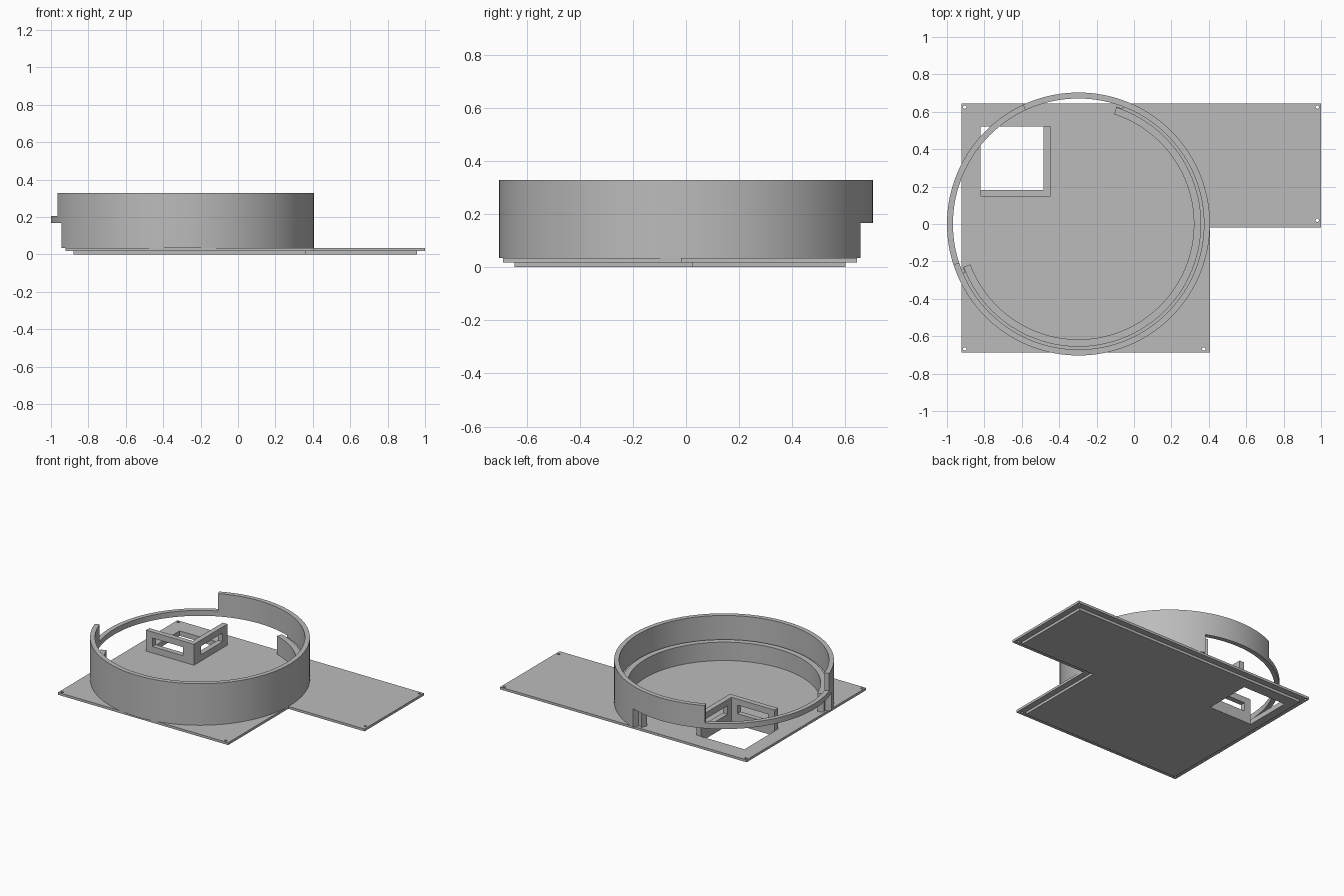
import bpy, bmesh, math

if "Cube" in bpy.data.objects:
    bpy.data.objects.remove(bpy.data.objects["Cube"])

CX = -0.297          # ring axis, on y = 0
STEPS = 144

grey = bpy.data.materials.new("plain grey")
grey.diffuse_color = (0.5, 0.5, 0.5, 1)
grey.use_nodes = True
grey.node_tree.nodes["Principled BSDF"].inputs["Base Color"].default_value = grey.diffuse_color


def finish(name, bm):
    bmesh.ops.recalc_face_normals(bm, faces=bm.faces)
    me = bpy.data.meshes.new(name)
    bm.to_mesh(me)
    bm.free()
    me.materials.append(grey)
    ob = bpy.data.objects.new(name, me)
    bpy.context.collection.objects.link(ob)
    return ob


def prism(name, outline, z0, z1):
    bm = bmesh.new()
    face = bm.faces.new([bm.verts.new((x, y, z0)) for x, y in outline])
    ext = bmesh.ops.extrude_face_region(bm, geom=[face])["geom"]
    verts = [g for g in ext if isinstance(g, bmesh.types.BMVert)]
    bmesh.ops.translate(bm, verts=verts, vec=(0, 0, z1 - z0))
    return finish(name, bm)


def box(name, x0, x1, y0, y1, z0, z1):
    return prism(name, [(x0, y0), (x1, y0), (x1, y1), (x0, y1)], z0, z1)


def sweep(name, profile, a0=0, a1=360, steps=STEPS):
    """Turn an (r, z) profile about the ring axis between two angles."""
    bm = bmesh.new()
    full = a1 - a0 == 360
    rows = []
    for i in range(steps if full else steps + 1):
        a = math.radians(a0 + (a1 - a0) * i / steps)
        rows.append([bm.verts.new((CX + r * math.cos(a), r * math.sin(a), z))
                     for r, z in profile])
    n = len(profile)
    for i in range(steps):
        p, q = rows[i], rows[(i + 1) % len(rows)]
        for k in range(n):
            m = (k + 1) % n
            bm.faces.new((p[k], p[m], q[m], q[k]))
    if not full:
        bm.faces.new(rows[0])
        bm.faces.new(rows[-1][::-1])
    return finish(name, bm)


def cut(ob, *cutters):
    bpy.context.view_layer.objects.active = ob
    for c in cutters:
        mod = ob.modifiers.new("cut", 'BOOLEAN')
        mod.operation, mod.solver, mod.object = 'DIFFERENCE', 'EXACT', c
        bpy.ops.object.modifier_apply(modifier=mod.name)
        bpy.data.objects.remove(c)


def ell(d):
    """L-shaped outline, moved inwards by d."""
    return [(-0.923 + d, -0.688 + d), (0.405 - d, -0.688 + d),
            (0.405 - d, -0.018 + d), (1 - d, -0.018 + d),
            (1 - d, 0.643 - d), (-0.923 + d, 0.643 - d)]


# Window opening in the base
HX0, HX1, HY0, HY1 = -0.82, -0.483, 0.183, 0.52

# Base plate with screw holes, and the smaller plate below it
plate = prism("base_plate", ell(0), 0.018, 0.035)
holes = []
for x, y in [(-0.905, 0.625), (0.98, 0.625), (0.98, 0.02),
             (0.373, -0.668), (-0.905, -0.668)]:
    ring = [(x + 0.009 * math.cos(k * math.pi / 8),
             y + 0.009 * math.sin(k * math.pi / 8)) for k in range(16)]
    holes.append(prism("hole", ring, -0.1, 0.1))
cut(plate, box("hole", HX0, HX1, HY0, HY1, -0.1, 0.1), *holes)
under = prism("lower_plate", ell(0.043), 0, 0.018)
cut(under, box("hole", HX0, HX1, HY0, HY1, -0.1, 0.1))

# Round wall with an inner ledge
wall = sweep("round_wall", [(0.617, 0.034), (0.703, 0.034), (0.703, 0.328),
                            (0.671, 0.328), (0.671, 0.155), (0.656, 0.155),
                            (0.656, 0.165), (0.617, 0.165)])
# Gaps: low on the back left, and high over the window
cut(wall,
    sweep("low_gap", [(0.66, 0), (0.8, 0), (0.8, 0.167), (0.66, 0.167)], 69, 203, 40),
    sweep("ledge_gap", [(0.5, 0), (0.672, 0), (0.672, 0.167), (0.5, 0.167)], 72, 200.5, 40),
    sweep("high_gap", [(0.5, 0.205), (0.8, 0.205), (0.8, 0.5), (0.5, 0.5)], 115, 198, 40))

# Low L-shaped frame beside the window, with a slot in each arm
T = 0.037
frame = prism("window_frame", [(HX0, HY0 - T), (HX1 + T, HY0 - T), (HX1 + T, HY1),
                               (HX1, HY1), (HX1, HY0), (HX0, HY0)], 0.034, 0.183)
cut(frame,
    box("slot", -0.77, -0.53, HY0 - 0.1, HY0 + 0.05, 0.08, 0.14),
    box("slot", HX1 - 0.05, HX1 + 0.1, 0.225, 0.465, 0.08, 0.14))

# Smooth only the curved wall
bpy.ops.object.select_all(action='DESELECT')
wall.select_set(True)
bpy.context.view_layer.objects.active = wall
bpy.ops.object.shade_smooth_by_angle(angle=math.radians(30))
